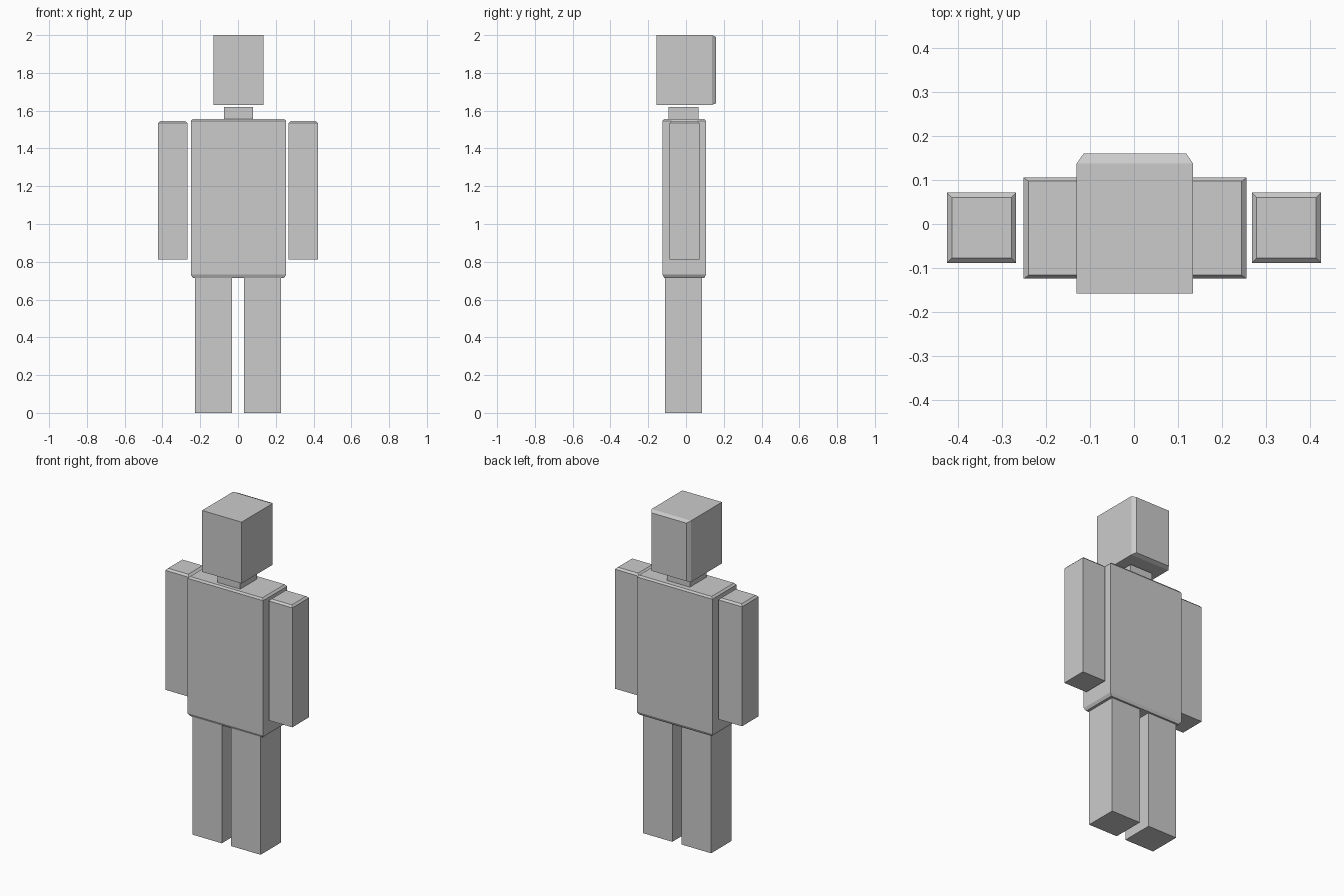
import bpy
import bmesh

if "Cube" in bpy.data.objects:
    bpy.data.objects.remove(bpy.data.objects["Cube"])

grey = bpy.data.materials.new("plain_grey")
grey.diffuse_color = (0.6, 0.6, 0.6, 1)
grey.use_nodes = True
grey.node_tree.nodes["Principled BSDF"].inputs["Base Color"].default_value = grey.diffuse_color


def loft(name, rings):
    """Solid through a stack of four-cornered rings, capped at both ends."""
    bm = bmesh.new()
    loops = [[bm.verts.new(p) for p in ring] for ring in rings]
    for a, b in zip(loops, loops[1:]):
        for i in range(4):
            j = (i + 1) % 4
            bm.faces.new((a[i], a[j], b[j], b[i]))
    bm.faces.new(loops[0])
    bm.faces.new(loops[-1])
    bmesh.ops.recalc_face_normals(bm, faces=bm.faces[:])
    mesh = bpy.data.meshes.new(name)
    bm.to_mesh(mesh)
    bm.free()
    mesh.materials.append(grey)
    obj = bpy.data.objects.new(name, mesh)
    bpy.context.collection.objects.link(obj)
    return obj


def level(x0, x1, y0, y1, z, dx=0, dy=0):
    """Horizontal rectangle, optionally inset."""
    x0, x1, y0, y1 = x0 + dx, x1 - dx, y0 + dy, y1 - dy
    return [(x0, y0, z), (x1, y0, z), (x1, y1, z), (x0, y1, z)]


def upright(x0, x1, z0, z1, y, dx=0, dz=0):
    """Vertical rectangle facing along y, optionally inset."""
    x0, x1, z0, z1 = x0 + dx, x1 - dx, z0 + dz, z1 - dz
    return [(x0, y, z0), (x1, y, z0), (x1, y, z1), (x0, y, z1)]


# Head with a chamfered back
head = (-0.13, 0.134, 1.63, 2.0)
loft("head", [upright(*head, -0.157), upright(*head, 0.137),
              upright(*head, 0.16, 0.016, 0.01)])

# Neck
neck = (-0.073, 0.08, -0.093, 0.067)
loft("neck", [level(*neck, 1.557), level(*neck, 1.62)])

# Torso chamfered at shoulders and hips
torso = (-0.25, 0.255, -0.124, 0.105)
loft("torso", [level(*torso, 0.715, 0.011, 0.008), level(*torso, 0.732),
               level(*torso, 1.546), level(*torso, 1.557, 0.011, 0.008)])

# Arms and legs on both sides
for side, s in (("left", -1), ("right", 1)):
    ax = sorted((s * 0.267, s * 0.424))
    arm = (*ax, -0.088, 0.071)
    loft(side + "_arm", [level(*arm, 0.813), level(*arm, 1.534),
                         level(*arm, 1.545, 0.011, 0.011)])
    lx = sorted((s * 0.031, s * 0.228))
    leg = (*lx, -0.11, 0.086)
    loft(side + "_leg", [level(*leg, 0), level(*leg, 0.715)])
